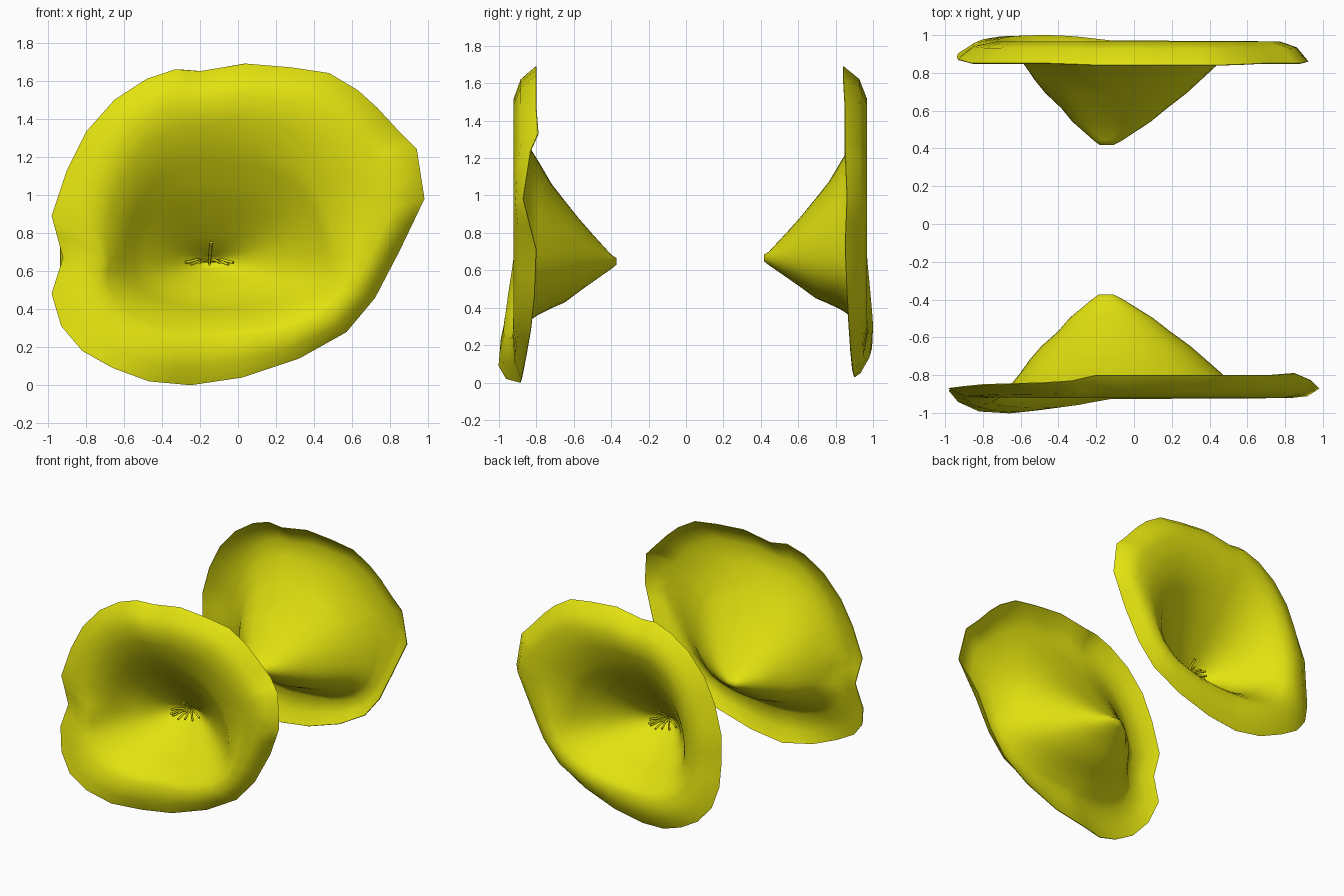
import bpy, bmesh, math

if "Cube" in bpy.data.objects:
    bpy.data.objects.remove(bpy.data.objects["Cube"])

yellow = bpy.data.materials.new("petal yellow")
yellow.diffuse_color = (0.76, 0.76, 0.005, 1)
yellow.use_nodes = True
yellow.node_tree.nodes["Principled BSDF"].inputs["Base Color"].default_value = yellow.diffuse_color

CX, CZ = -0.15, 0.65   # throat centre in x and z

# wavy outer edge of the bloom (x, z, front depth, back depth)
RIM = [(-.98, .89, .87, .87), (-.9, 1.13, .86, .85), (-.8, 1.33, .85, .85),
       (-.65, 1.5, .845, .85), (-.48, 1.61, .84, .85), (-.33, 1.66, .83, .845),
       (-.2, 1.65, .80, .84), (.04, 1.69, .80, .84), (.28, 1.67, .80, .84),
       (.48, 1.64, .80, .84), (.63, 1.55, .80, .845), (.73, 1.46, .80, .85),
       (.85, 1.33, .79, .85), (.94, 1.24, .83, .85), (.98, .98, .87, .86),
       (.85, .71, .80, .85), (.72, .46, .81, .86), (.57, .28, .83, .87),
       (.32, .14, .855, .88), (.02, .04, .875, .89), (-.25, 0, .885, .90),
       (-.47, .02, .96, .93), (-.66, .09, 1.0, .96), (-.82, .18, .99, .96),
       (-.93, .31, .94, .93), (-.98, .48, .88, .90), (-.92, .67, .865, .88)]
NOTCH = 26             # rim point that dips in on the front bloom only

# funnel sections: depth, then radius to the left, right, up, down
FUNNEL = [(.375, .035, .04, .015, .02), (.40, .07, .09, .03, .04),
          (.50, .19, .25, .14, .11), (.57, .25, .34, .22, .16),
          (.65, .34, .45, .32, .22), (.72, .40, .53, .41, .25),
          (.79, .45, .61, .53, .285), (.84, .49, .66, .61, .32)]


def blend(c, s, left, right, up, down):
    return c * c * (right if c > 0 else left) + s * s * (up if s > 0 else down)


def oval(c, s, left, right, up, down):
    """Radius of a slightly squared oval."""
    a, b = (right if c > 0 else left), (up if s > 0 else down)
    e = 2.35 if s > 0 and c > 0 else 2.15
    return (abs(c / a) ** e + abs(s / b) ** e) ** (-1 / e)


def spoke(x, z, rim_d, shift, flare):
    """Points (x, depth, z) from the throat out to one rim point."""
    r = math.hypot(x - CX, z - CZ)
    c, s = (x - CX) / r, (z - CZ) / r
    pts = [(oval(c, s, *f[1:]), f[0] + shift) for f in FUNNEL]
    fold = r * blend(c, s, .73, .86, .83, .64)
    low_left = 2 * max(0, -c) * max(0, -s)
    fold_d = blend(c, s, .92, .92, .92, .925) + shift + flare * low_left
    r0, d0 = pts[-1]
    pts.append(((r0 + fold) / 2, d0 + (fold_d - d0) * .6))
    pts.append((fold, fold_d))
    pts.append((fold + (r - fold) * .6, .6 * fold_d + .4 * rim_d + .01))
    pts.append((r, rim_d))
    return [(CX + c * q, d, CZ + s * q) for q, d in pts]


def front(p):
    return (p[0], -p[1], p[2])


def back(p):
    return (p[0] * .945 - .005, min(1.0, p[1]), .03 + p[2] * .982)


def make_bloom(name, place, is_back):
    bm = bmesh.new()
    edge = [(x, z, b if is_back else f) for x, z, f, b in RIM]
    if is_back:
        edge[NOTCH] = (-.985, .67, edge[NOTCH][2])
    # halve each rim segment so the funnel stays round
    rim = []
    for i, p in enumerate(edge):
        q = edge[(i + 1) % len(edge)]
        rim += [p, tuple((a + b) / 2 for a, b in zip(p, q))]
    shift, flare = (.045, .03) if is_back else (0, .05)
    grid = [[bm.verts.new(place(p)) for p in spoke(*r, shift, flare)] for r in rim]
    n = len(grid)
    for i in range(n):
        a, b = grid[i], grid[(i + 1) % n]
        for k in range(len(a) - 1):
            bm.faces.new((a[k], a[k + 1], b[k + 1], b[k]))
    bm.faces.new([g[0] for g in grid])   # closed tip
    bmesh.ops.recalc_face_normals(bm, faces=bm.faces)
    me = bpy.data.meshes.new(name)
    bm.to_mesh(me)
    bm.free()
    me.materials.append(yellow)
    ob = bpy.data.objects.new(name, me)
    bpy.context.collection.objects.link(ob)
    bpy.ops.object.select_all(action='DESELECT')
    ob.select_set(True)
    bpy.context.view_layer.objects.active = ob
    mod = ob.modifiers.new("thin wall", 'SOLIDIFY')
    mod.thickness = .005
    mod.offset = 0
    bpy.ops.object.modifier_apply(modifier=mod.name)
    bpy.ops.object.shade_smooth_by_angle(angle=math.radians(75))


def make_stamens(name, place, shift):
    cu = bpy.data.curves.new(name, 'CURVE')
    cu.dimensions = '3D'
    cu.bevel_depth = .008
    cu.bevel_resolution = 1
    cu.use_fill_caps = True
    # low fan of filaments plus one that stands up
    tips = [(-.15 + .13 * math.sin(t), .43 + .13 * math.cos(t), .645 - .01 * (i % 2))
            for i, t in enumerate(math.radians(-75 + 25 * j) for j in range(7))]
    tips.append((-.14, .50, .75))
    for x, d, z in tips:
        sp = cu.splines.new('POLY')
        sp.points.add(2)
        path = [(-.15, .39, .65), ((x - .15) / 2, (d + .39) / 2, (z + .65) / 2 + .012), (x, d, z)]
        for pt, p in zip(sp.points, path):
            pt.co = (*place((p[0], p[1] + shift, p[2])), 1)
    cu.materials.append(yellow)
    ob = bpy.data.objects.new(name, cu)
    bpy.context.collection.objects.link(ob)


make_bloom("front_bloom", front, False)
make_stamens("front_stamens", front, 0)
make_bloom("back_bloom", back, True)
make_stamens("back_stamens", back, .045)
